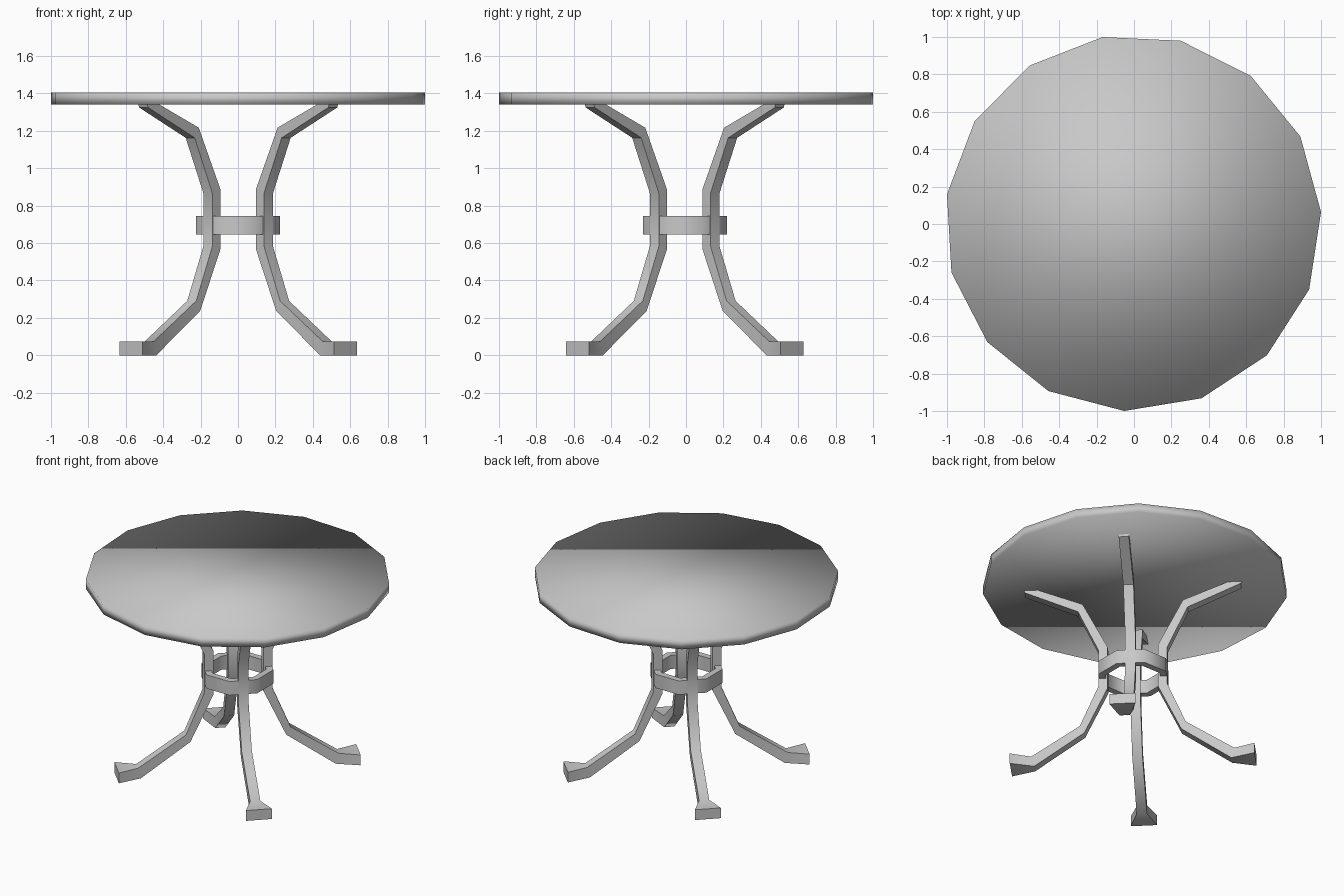
import bpy
import bmesh
from math import radians, cos, sin, pi

if "Cube" in bpy.data.objects:
    bpy.data.objects.remove(bpy.data.objects["Cube"], do_unlink=True)

grey = bpy.data.materials.new("plain grey")
grey.use_nodes = True
COLOR = (0.58, 0.58, 0.58, 1)
grey.diffuse_color = COLOR
grey.node_tree.nodes["Principled BSDF"].inputs["Base Color"].default_value = COLOR


def add_object(name, bm, smooth_angle):
    """Turn a bmesh into a named, shaded object."""
    bmesh.ops.recalc_face_normals(bm, faces=bm.faces[:])
    mesh = bpy.data.meshes.new(name)
    bm.to_mesh(mesh)
    bm.free()
    mesh.materials.append(grey)
    obj = bpy.data.objects.new(name, mesh)
    bpy.context.collection.objects.link(obj)
    bpy.ops.object.select_all(action='DESELECT')
    obj.select_set(True)
    bpy.context.view_layer.objects.active = obj
    if smooth_angle is None:
        bpy.ops.object.shade_smooth()
    else:
        bpy.ops.object.shade_smooth_by_angle(angle=radians(smooth_angle))
    return obj


def bridge(bm, a, b):
    """Join two equal closed loops of vertices with quads."""
    n = len(a)
    for i in range(n):
        j = (i + 1) % n
        bm.faces.new((a[i], a[j], b[j], b[i]))


def polygon(bm, sides, radius, z, turn):
    return [bm.verts.new((radius * cos(turn + 2 * pi * i / sides),
                          radius * sin(turn + 2 * pi * i / sides), z))
            for i in range(sides)]


# Table top: a fifteen-sided disc with softened shading
bm = bmesh.new()
low = polygon(bm, 15, 1.0066, 1.34, radians(3.3))
high = polygon(bm, 15, 1.0066, 1.405, radians(3.3))
bridge(bm, low, high)
bm.faces.new(low)
bm.faces.new(high)
top = add_object("table_top", bm, None)
top.location = (-0.005, 0.006, 0)

# Collar: an eight-sided band holding the legs together
bm = bmesh.new()
turn = radians(22.5)
outer, inner = 0.243, 0.195
loops = [polygon(bm, 8, r, z, turn) for r, z in
         ((outer, 0.645), (outer, 0.745), (inner, 0.745), (inner, 0.645))]
for i in range(4):
    bridge(bm, loops[i], loops[(i + 1) % 4])
collar = add_object("collar", bm, 50)
collar.location = (0, -0.006, 0)

# Leg sections from foot to top:
# inner radius, inner height, outer radius, outer height, half width
SECTIONS = [
    (0.81, 0, 0.81, 0.075, 0.087),
    (0.653, 0, 0.673, 0.074, 0.034),
    (0.321, 0.238, 0.351, 0.291, 0.034),
    (0.167, 0.57, 0.228, 0.586, 0.034),
    (0.167, 0.885, 0.228, 0.864, 0.034),
    (0.332, 1.217, 0.363, 1.163, 0.034),
    (0.628, 1.34, 0.65, 1.295, 0.034),
    (0.72, 1.34, 0.715, 1.325, 0.034),
]


def add_leg(name, angle):
    bm = bmesh.new()
    rings = []
    for ri, zi, ro, zo, w in SECTIONS:
        rings.append([bm.verts.new(p) for p in
                      ((ri, -w, zi), (ri, w, zi), (ro, w, zo), (ro, -w, zo))])
    for a, b in zip(rings, rings[1:]):
        bridge(bm, a, b)
    bm.faces.new(rings[0])
    bm.faces.new(rings[-1])
    leg = add_object(name, bm, 40)
    leg.rotation_euler.z = radians(angle)
    leg.location = (0.001, -0.007, 0)


for name, angle in (("back_left_leg", 45), ("back_right_leg", 135),
                    ("front_right_leg", 225), ("front_left_leg", 315)):
    add_leg(name, angle)
